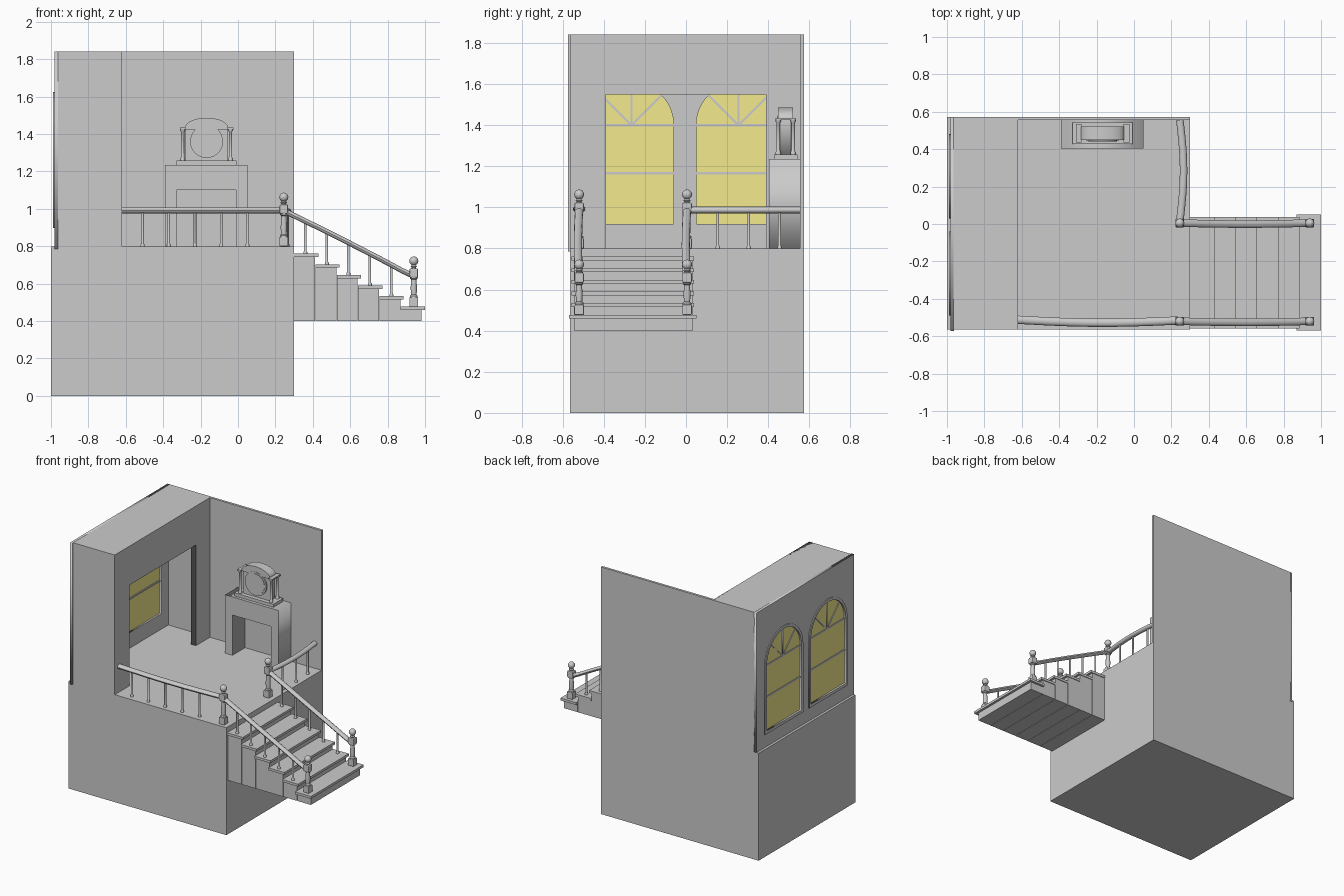
import bpy, bmesh
from math import sin, cos, pi, radians
from mathutils import Vector

if "Cube" in bpy.data.objects:
    bpy.data.objects.remove(bpy.data.objects["Cube"])

FRONT = (pi / 2, 0, 0)          # drawing plane x-z, depth along y
SIDE = (pi / 2, 0, pi / 2)      # drawing plane y-z, depth along x


def finish(bm, name, smooth=False):
    bmesh.ops.recalc_face_normals(bm, faces=bm.faces[:])
    me = bpy.data.meshes.new(name)
    bm.to_mesh(me)
    bm.free()
    ob = bpy.data.objects.new(name, me)
    bpy.context.collection.objects.link(ob)
    if smooth:
        bpy.ops.object.select_all(action='DESELECT')
        ob.select_set(True)
        bpy.context.view_layer.objects.active = ob
        bpy.ops.object.shade_smooth_by_angle(angle=radians(40))
    return ob


def box(name, x, y, z, bevel=0):
    bm = bmesh.new()
    bmesh.ops.create_cube(bm, size=1)
    for v in bm.verts:
        v.co = [r[0] + (c + 0.5) * (r[1] - r[0]) for c, r in zip(v.co, (x, y, z))]
    if bevel:
        bmesh.ops.bevel(bm, geom=bm.edges[:], offset=bevel, segments=2, affect='EDGES', profile=0.5)
    return finish(bm, name)


def plate(name, loops, d0, d1, rot):
    """Flat outline with holes, extruded between depths d0 and d1."""
    cu = bpy.data.curves.new(name, 'CURVE')
    cu.dimensions, cu.fill_mode, cu.extrude = '2D', 'BOTH', abs(d1 - d0) / 2
    for loop in loops:
        sp = cu.splines.new('POLY')
        sp.points.add(len(loop) - 1)
        for p, q in zip(sp.points, loop):
            p.co = (q[0], q[1], 0, 1)
        sp.use_cyclic_u = True
    ob = bpy.data.objects.new(name, cu)
    bpy.context.collection.objects.link(ob)
    ob.rotation_euler = rot
    m = (d0 + d1) / 2
    ob.location = (0, m, 0) if rot == FRONT else (m, 0, 0)
    bpy.ops.object.select_all(action='DESELECT')
    ob.select_set(True)
    bpy.context.view_layer.objects.active = ob
    bpy.ops.object.convert(target='MESH')
    return bpy.context.object


def lathe(name, profile, x, y, z, n=20):
    bm = bmesh.new()
    rings = [[bm.verts.new((x + r * cos(2 * pi * i / n), y + r * sin(2 * pi * i / n), z + h))
              for i in range(n)] for r, h in profile]
    for a, b in zip(rings, rings[1:]):
        for i in range(n):
            bm.faces.new((a[i], a[(i + 1) % n], b[(i + 1) % n], b[i]))
    bm.faces.new(rings[0])
    bm.faces.new(rings[-1])
    return finish(bm, name, True)


def rail(name, path, w=0.02, h=0.016, n=12):
    """Rounded handrail swept along a path with upright sections."""
    bm, rings = bmesh.new(), []
    pts = [Vector(p) for p in path]
    for i, p in enumerate(pts):
        t = pts[min(i + 1, len(pts) - 1)] - pts[max(i - 1, 0)]
        s = Vector((-t.y, t.x, 0)).normalized()
        rings.append([bm.verts.new(p + s * w * cos(2 * pi * k / n) + Vector((0, 0, h * sin(2 * pi * k / n))))
                      for k in range(n)])
    for a, b in zip(rings, rings[1:]):
        for k in range(n):
            bm.faces.new((a[k], a[(k + 1) % n], b[(k + 1) % n], b[k]))
    bm.faces.new(rings[0])
    bm.faces.new(rings[-1])
    return finish(bm, name, True)


def rect(a, b, c, d):
    return [(a, c), (b, c), (b, d), (a, d)]


def arch(c, r, z0, z1, n=24):
    return [(c - r, z0), (c + r, z0)] + [(c + r * cos(pi * i / n), z1 + r * sin(pi * i / n)) for i in range(n + 1)]


def baluster(x, y, z0, z1):
    lathe("baluster", [(0.011, 0), (0.011, 0.008), (0.007, 0.014), (0.007, z1 - z0)], x, y, z0, 10)


# plinth and room shell
box("plinth", (-1, 0.3), (-0.565, 0.573), (0, 0.8))
box("back_wall", (-0.965, 0.3), (0.555, 0.573), (0.8, 1.84))
box("alcove_end_wall", (-0.965, -0.62), (-0.565, -0.545), (0.8, 1.84))
box("alcove_ceiling", (-0.965, -0.62), (-0.55, 0.56), (1.815, 1.84))
plate("alcove_opening_wall", [[(-0.565, 0.8), (-0.39, 0.8), (-0.39, 1.55), (0.39, 1.55), (0.39, 0.8),
                               (0.557, 0.8), (0.557, 1.84), (-0.565, 1.84)]], -0.66, -0.62, SIDE)

# window wall with two arched windows
centres = (-0.265, 0.255)
plate("window_wall", [rect(-0.573, 0.573, 0.785, 1.84)] + [arch(c, 0.22, 0.9, 1.4) for c in centres],
      -0.982, -0.963, SIDE)
mat = bpy.data.materials.new("window_glass")
mat.diffuse_color = (0.9, 0.83, 0.27, 1)
mat.use_nodes = True
mat.node_tree.nodes["Principled BSDF"].inputs["Base Color"].default_value = mat.diffuse_color
for c in centres:
    plate("window_frame", [arch(c, 0.225, 0.897, 1.4), arch(c, 0.205, 0.92, 1.4)], -0.988, -0.958, SIDE)
    glass = plate("window_glass", [arch(c, 0.207, 0.918, 1.4)], -0.975, -0.970, SIDE)
    glass.data.materials.append(mat)
    for z in (1.165, 1.4):
        box("window_crossbar", (-0.98, -0.964), (c - 0.206, c + 0.206), (z - 0.006, z + 0.006))
    for a in (pi / 4, pi / 2, 3 * pi / 4):
        u, v = cos(a), sin(a)
        s, e = 0.005, 0.206
        plate("window_spoke", [[(c + v * s, 1.4 - u * s), (c + u * e + v * s, 1.4 + v * e - u * s),
                                (c + u * e - v * s, 1.4 + v * e + u * s), (c - v * s, 1.4 + u * s)]],
              -0.98, -0.964, SIDE)

# staircase: overlapping bodies with overhanging treads
tops = [0.76 - 0.0566 * i for i in range(6)]
for i, t in enumerate(tops):
    x1 = 0.43 + 0.114 * i
    last = i == 5
    o = 0.012 if last else 0
    box("stair_body", (0.3 if not i else x1 - 0.13, x1 - 0.018), (-0.545, 0.033), (0.4, t - 0.015))
    box("stair_tread", (x1 - 0.13, x1), (-0.558 - o, 0.038 + o), (t - 0.018, t))

# newel posts
ball = [(0.012, 0.21), (0.018, 0.216), (0.012, 0.222)]
ball += [(max(0.024 * sin(a), 0.001), 0.2445 - 0.024 * cos(a)) for a in [pi * k / 12 for k in range(2, 13)]]
SIDES = (-0.52, 0.005)
for x, z in ((0.245, 0.8), (0.94, 0.477)):
    g = 0.018 if z > 0.7 else 0
    for y in SIDES:
        b = (x - 0.023, x + 0.023), (y - 0.023, y + 0.023)
        box("post_base", *b, (z, z + 0.05), 0.004)
        lathe("post_shaft", [(0.021, 0.05), (0.021, 0.058), (0.015, 0.064), (0.017, 0.1),
                             (0.014, 0.145 + g), (0.02, 0.15 + g), (0.02, 0.156 + g)], x, y, z)
        box("post_block", *b, (z + 0.155 + g, z + 0.205 + g), 0.007)
        lathe("post_ball", [(0.012, 0.2)] + ball, x, y, z + g)

# stair rails and balusters
for y in SIDES:
    def bow(x):
        return y - 0.006 * sin(pi * (x - 0.245) / 0.695)
    path = [(0.26, 0.983), (0.42, 0.905), (0.6, 0.815), (0.78, 0.722), (0.88, 0.668), (0.93, 0.645)]
    rail("stair_rail", [(x, bow(x), z) for x, z in path])
    for i in range(5):
        x = 0.36 + 0.115 * i
        baluster(x, bow(x), tops[i], 0.98 - 0.505 * (x - 0.26))

# landing rails, gently bowed
N = 12
rail("front_landing_rail", [(-0.62 + 0.855 * k / N, -0.512 - 0.004 * k / N - 0.014 * sin(pi * k / N), 0.992)
                            for k in range(N + 1)], 0.022)
for i in range(5):
    x = -0.51 + 0.14 * i
    baluster(x, -0.514 - 0.014 * sin(pi * (x + 0.62) / 0.855), 0.8, 0.985)
rail("side_landing_rail", [(0.245 + 0.02 * sin(pi * k / N), 0.015 + 0.54 * k / N, 0.987)
                           for k in range(N + 1)], 0.02)
for y in (0.155, 0.305, 0.455):
    baluster(0.245 + 0.02 * sin(pi * (y - 0.015) / 0.54), y, 0.8, 0.98)

# fireplace
plate("fireplace", [[(-0.39, 0.8), (-0.33, 0.8), (-0.33, 1.1), (-0.01, 1.1), (-0.01, 0.8),
                     (0.05, 0.8), (0.05, 1.235), (-0.39, 1.235)]], 0.405, 0.556, FRONT)

# mantel clock
CX, CY = -0.168, 0.485
box("clock_base", (CX - 0.16, CX + 0.16), (CY - 0.058, CY + 0.058), (1.235, 1.258))


def hood(w, z0, zs, rise):
    return [(CX - w, z0), (CX + w, z0)] + [(CX + w * cos(pi * k / 20), zs + rise * sin(pi * k / 20)) for k in range(21)]


plate("clock_body", [hood(0.112, 1.256, 1.43, 0.045)], 0.457, 0.513, FRONT)
plate("clock_hood", [hood(0.116, 1.425, 1.432, 0.055)], 0.448, 0.52, FRONT)
for r, d in ((0.088, 0.446), (0.076, 0.442)):
    plate("clock_face", [[(CX + r * cos(2 * pi * k / 32), 1.36 + r * sin(2 * pi * k / 32)) for k in range(32)]],
          d, 0.46, FRONT)
for sx in (-1, 1):
    x = CX + sx * 0.128
    for y in (CY - 0.036, CY + 0.036):
        lathe("clock_column", [(0.013, 0), (0.013, 0.012), (0.009, 0.018), (0.009, 0.155), (0.013, 0.16),
                               (0.013, 0.17)], x, y, 1.257, 16)
    box("clock_capital", (x - 0.015, x + 0.02 - 0.005), (CY - 0.05, CY + 0.05), (1.425, 1.435))
